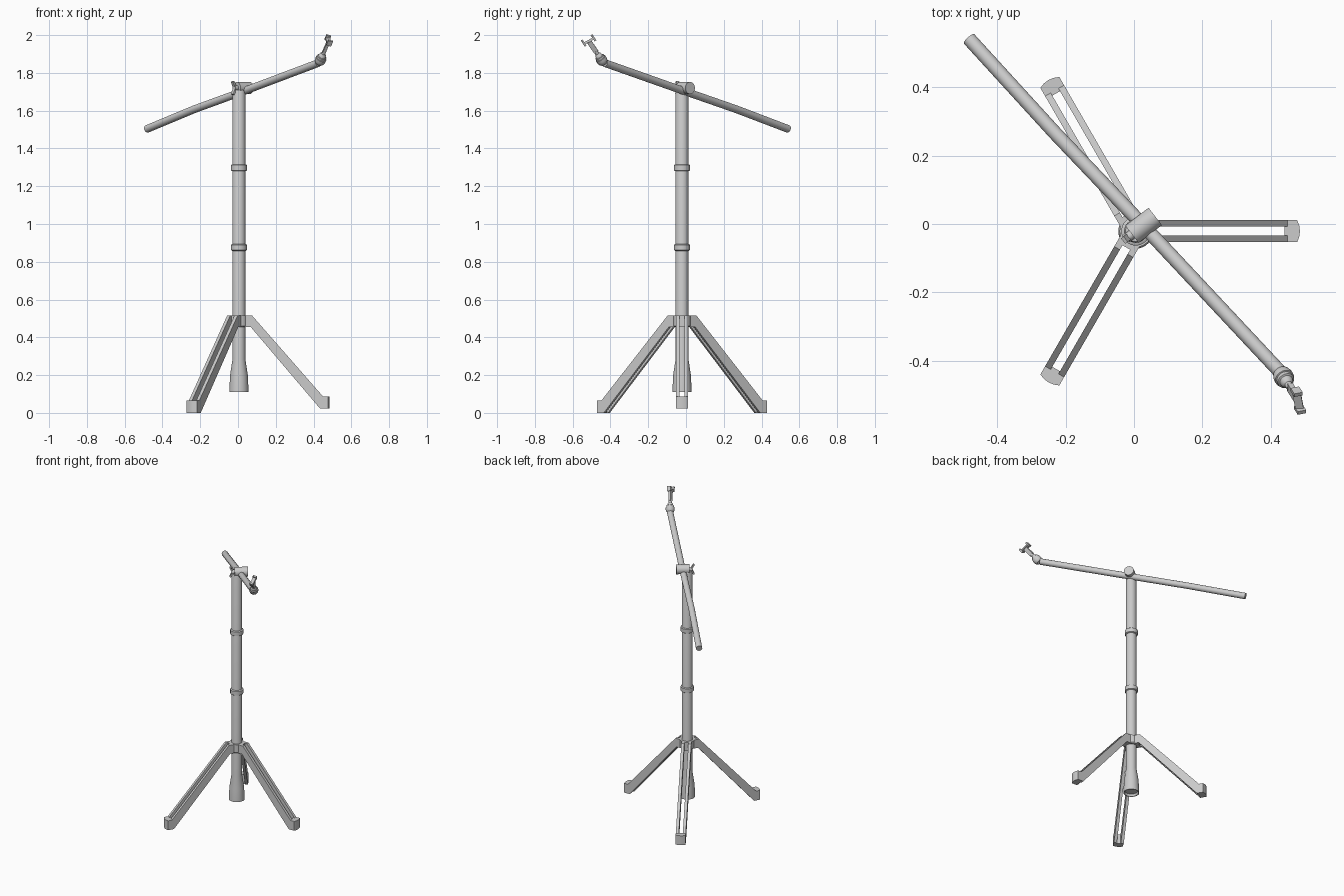
import bpy, bmesh
from math import pi, cos, sin, radians
from mathutils import Vector, Matrix

if "Cube" in bpy.data.objects:
    bpy.data.objects.remove(bpy.data.objects["Cube"])

CX, CY = 0.005, -0.021   # pole axis


def finish(name, bm, smooth=True):
    bmesh.ops.recalc_face_normals(bm, faces=bm.faces)
    me = bpy.data.meshes.new(name)
    bm.to_mesh(me)
    bm.free()
    ob = bpy.data.objects.new(name, me)
    bpy.context.collection.objects.link(ob)
    if smooth:
        bpy.ops.object.select_all(action='DESELECT')
        bpy.context.view_layer.objects.active = ob
        ob.select_set(True)
        bpy.ops.object.shade_smooth_by_angle(angle=radians(35))
    return ob


def lathe(name, origin, axis, profile, n=32):
    """Closed turned solid; profile is (radius, distance along axis)."""
    bm = bmesh.new()
    m = Matrix.Translation(origin) @ Vector(axis).to_track_quat('Z', 'Y').to_matrix().to_4x4()
    rings = [[bm.verts.new(m @ Vector((r * cos(2 * pi * i / n), r * sin(2 * pi * i / n), h)))
              for i in range(n)] for r, h in profile]
    for a, b in zip(rings, rings[1:]):
        for i in range(n):
            j = (i + 1) % n
            bm.faces.new((a[i], a[j], b[j], b[i]))
    bm.faces.new(rings[0])
    bm.faces.new(rings[-1])
    return finish(name, bm)


def rod(name, a, b, r, n=32):
    a, b = Vector(a), Vector(b)
    return lathe(name, a, b - a, [(r, 0), (r, (b - a).length)], n)


def bar(name, a, b, width, depth, side):
    """Rectangular bar from a to b, width measured along side."""
    a, b = Vector(a), Vector(b)
    d = (b - a).normalized()
    s = Vector(side)
    s = (s - d * s.dot(d)).normalized()
    t = d.cross(s)
    m = Matrix((s * width, t * depth, b - a)).transposed().to_4x4()
    m.translation = (a + b) / 2
    bm = bmesh.new()
    bmesh.ops.create_cube(bm, size=1, matrix=m)
    return finish(name, bm, False)


def prism(bm, outline, y0, y1, m):
    """Extrude an (r, z) outline across y."""
    lo = [bm.verts.new(m @ Vector((r, y0, z))) for r, z in outline]
    hi = [bm.verts.new(m @ Vector((r, y1, z))) for r, z in outline]
    bm.faces.new(lo)
    bm.faces.new(hi)
    for i in range(len(lo)):
        j = (i + 1) % len(lo)
        bm.faces.new((lo[i], lo[j], hi[j], hi[i]))


# Centre pole: flared base, long tube
lathe("pole", (CX, CY, 0), (0, 0, 1),
      [(0.04, 0.125), (0.046, 0.11), (0.051, 0.11), (0.047, 0.2), (0.034, 0.285), (0.034, 1.70), (0.030, 1.71)])
# Telescoping collars
for label, z in (("lower", 0.858), ("upper", 1.28)):
    lathe(label + "_collar", (CX, CY, z), (0, 0, 1),
          [(0.036, 0), (0.042, 0.004), (0.042, 0.032), (0.036, 0.036)])
# Leg hub
lathe("leg_hub", (CX, CY, 0.455), (0, 0, 1), [(0.042, 0), (0.047, 0.006), (0.047, 0.06), (0.036, 0.06)])

# Three slotted legs: twin side rails, solid root and rounded foot
for label, ang, R, zf in (("right_leg", 0, 0.48, 0.022),
                          ("back_leg", 120, 0.51, 0.0), ("front_leg", 240, 0.51, 0.0)):
    m = Matrix.Translation((CX, CY, 0)) @ Matrix.Rotation(radians(ang), 4, 'Z')
    bm = bmesh.new()
    rail = [(0.03, 0.515), (0.07, 0.515), (R - 0.035, zf + 0.065), (R - 0.01, zf + 0.065),
            (R - 0.01, zf), (R - 0.05, zf), (0.062, 0.455), (0.03, 0.455)]
    prism(bm, rail, -0.032, -0.013, m)
    prism(bm, rail, 0.013, 0.032, m)
    prism(bm, [(0.03, 0.515), (0.055, 0.515), (0.055, 0.455), (0.03, 0.455)], -0.013, 0.013, m)
    # foot with an outward-bowed end
    foot = [(R - 0.045, -0.032), (R - 0.008, -0.032), (R - 0.002, -0.016), (R, 0),
            (R - 0.002, 0.016), (R - 0.008, 0.032), (R - 0.045, 0.032)]
    lo = [bm.verts.new(m @ Vector((x, y, zf))) for x, y in foot]
    hi = [bm.verts.new(m @ Vector((x, y, zf + 0.066))) for x, y in foot]
    bm.faces.new(lo)
    bm.faces.new(hi)
    for i in range(7):
        j = (i + 1) % 7
        bm.faces.new((lo[i], lo[j], hi[j], hi[i]))
    finish(label, bm)

# Boom clamp: horizontal clutch barrel with a wing screw
ca, cb = Vector((-0.006, -0.03, 1.72)), Vector((0.062, 0.022, 1.72))
rod("clamp_barrel", ca, cb, 0.032)
ax = (cb - ca).normalized()
rod("clamp_screw", ca - ax * 0.02, ca, 0.014, 20)
sd = ax.cross(Vector((0, 0, 1)))
for label, k in (("upper_wing", 1), ("lower_wing", -1)):
    base = ca - ax * 0.012
    bar(label, base, base + Vector((0, 0, 0.034 * k)) - ax * 0.016, 0.02, 0.01, sd)

# Slightly bowed boom arm
pts = [Vector(p) for p in ((-0.482, 0.541, 1.503), (-0.23, 0.265, 1.608),
                           (0.03, -0.008, 1.703), (0.425, -0.43, 1.852))]
crv = bpy.data.curves.new("boom_arm", 'CURVE')
crv.dimensions = '3D'
crv.bevel_depth = 0.0205
crv.bevel_resolution = 6
crv.use_fill_caps = True
sp = crv.splines.new('POLY')
sp.points.add(len(pts) - 1)
for q, p in zip(sp.points, pts):
    q.co = (*p, 1)
tmp = bpy.data.objects.new("boom_helper", crv)
bpy.context.collection.objects.link(tmp)
bpy.context.view_layer.update()
bm = bmesh.new()
bm.from_mesh(tmp.to_mesh())
bpy.data.objects.remove(tmp)
finish("boom_arm", bm)

# Swivel cup on the boom end, stepped and tapering to a neck
o = Vector((0.43, -0.436, 1.853))
tip = Vector((0.476, -0.508, 1.958))
lathe("swivel_cup", o, tip - o,
      [(0.018, -0.006), (0.026, 0.004), (0.029, 0.016), (0.029, 0.03), (0.025, 0.031),
       (0.025, 0.042), (0.02, 0.044), (0.017, 0.056), (0.011, 0.062), (0.011, 0.08)], 28)
d = (tip - o).normalized()
bar("clip_neck", o + d * 0.075, tip + d * 0.008, 0.026, 0.016, (0, 1, 0.5))

# Clip crossbar with two gripping jaws
ja, jb = Vector((0.484, -0.54, 1.955)), Vector((0.474, -0.488, 1.983))
bar("clip_crossbar", ja, jb, 0.024, 0.012, (1, 0, 0))
for label, p in (("outer_jaw", ja), ("inner_jaw", jb)):
    bar(label, p - d * 0.012, p + d * 0.02, 0.026, 0.011, (1, 0, 0))
